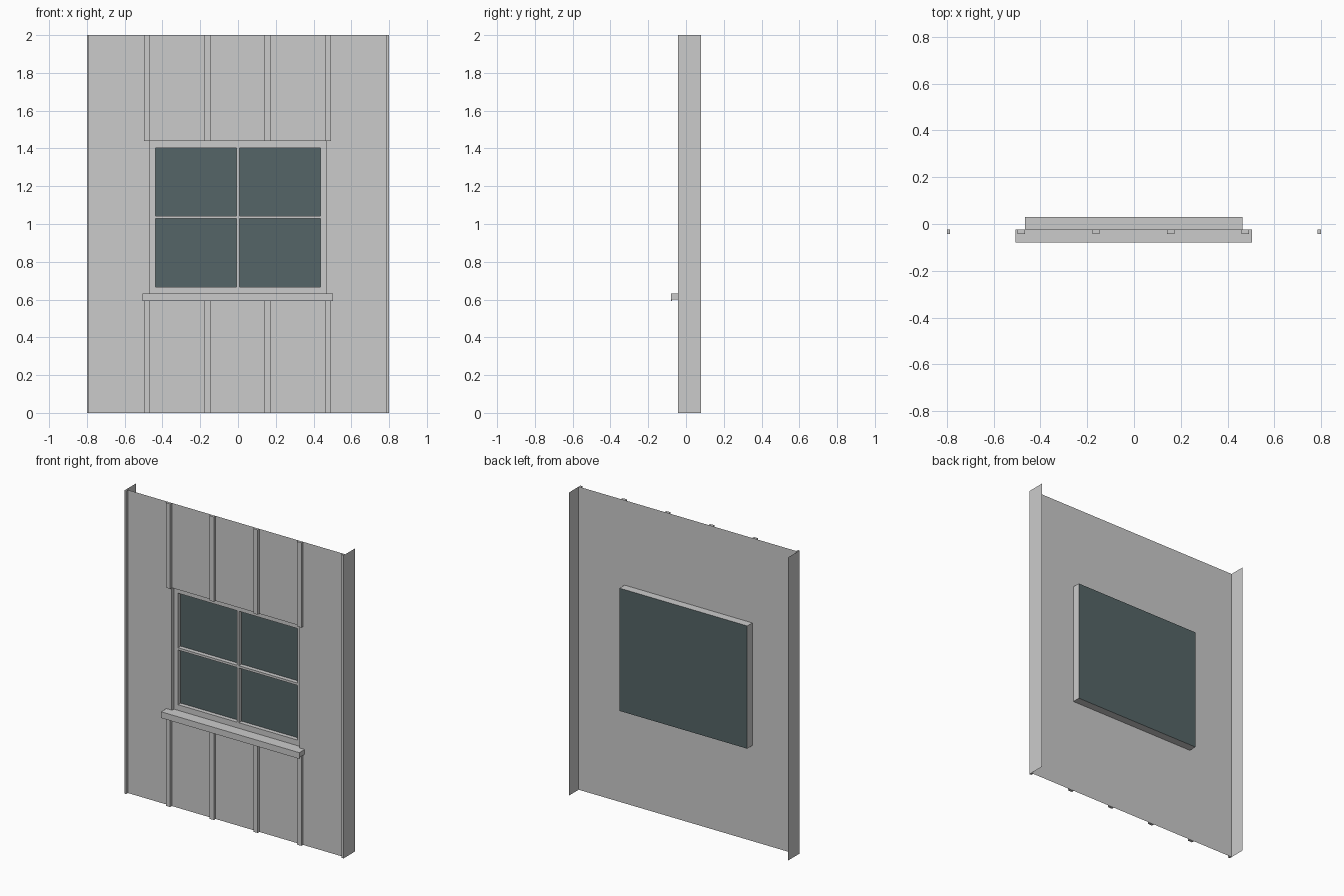
import bpy, bmesh

if "Cube" in bpy.data.objects:
    bpy.data.objects.remove(bpy.data.objects["Cube"])

WALL, BACK, GLASS = -0.024, 0.08, 0.029      # y of wall skin, flange ends, glass
HX0, HX1, HZ0, HZ1 = -0.467, 0.465, 0.63, 1.44   # window opening


def mesh_object(name, bm):
    bmesh.ops.remove_doubles(bm, verts=bm.verts, dist=1e-5)
    me = bpy.data.meshes.new(name)
    bm.to_mesh(me)
    bm.free()
    ob = bpy.data.objects.new(name, me)
    bpy.context.collection.objects.link(ob)
    return ob


def quad(bm, *pts):
    bm.faces.new([bm.verts.new(p) for p in pts])


def box(name, x0, x1, y0, y1, z0, z1):
    bm = bmesh.new()
    bmesh.ops.create_cube(bm, size=1)
    for v in bm.verts:
        v.co = (x1 if v.co.x > 0 else x0, y1 if v.co.y > 0 else y0,
                z1 if v.co.z > 0 else z0)
    return mesh_object(name, bm)


# Wall skin with opening, and side flanges folded back
bm = bmesh.new()
xs, zs = (-0.8, HX0, HX1, 0.8), (0, HZ0, HZ1, 2)
for i in range(3):
    for j in range(3):
        if (i, j) != (1, 1):
            quad(bm, (xs[i], WALL, zs[j]), (xs[i + 1], WALL, zs[j]),
                 (xs[i + 1], WALL, zs[j + 1]), (xs[i], WALL, zs[j + 1]))
for j in range(3):
    a, b = zs[j], zs[j + 1]
    quad(bm, (0.8, WALL, a), (0.8, BACK, a), (0.8, BACK, b), (0.8, WALL, b))
    quad(bm, (-0.8, BACK, a), (-0.8, WALL, a), (-0.8, WALL, b), (-0.8, BACK, b))
# Window reveal running back to the glass
ring = [(HX0, HZ0), (HX0, HZ1), (HX1, HZ1), (HX1, HZ0)]
for k in range(4):
    (xa, za), (xb, zb) = ring[k], ring[(k + 1) % 4]
    quad(bm, (xa, WALL, za), (xb, WALL, zb), (xb, GLASS, zb), (xa, GLASS, za))
mesh_object("wall_panel", bm)

# Glass sheet
bm = bmesh.new()
quad(bm, *[(x, GLASS, z) for x, z in reversed(ring)])
glass = mesh_object("window_glass", bm)
mat = bpy.data.materials.new("dark_glass")
mat.diffuse_color = (0.09, 0.13, 0.135, 1)
mat.use_nodes = True
mat.node_tree.nodes["Principled BSDF"].inputs["Base Color"].default_value = mat.diffuse_color
glass.data.materials.append(mat)

# Window frame and glazing bars
FY, FB = 0.0, GLASS - 0.001
box("frame_left", HX0, -0.438, FY, FB, HZ0, HZ1)
box("frame_right", 0.436, HX1, FY, FB, HZ0, HZ1)
box("frame_top", -0.438, 0.436, FY, FB, 1.403, HZ1)
box("frame_bottom", -0.438, 0.436, FY, FB, HZ0, 0.667)
box("glazing_bar_vertical", -0.009, 0.007, FY, FB, 0.667, 1.403)
for n, (a, b) in enumerate([(-0.438, -0.009), (0.007, 0.436)]):
    box(f"glazing_bar_horizontal_{n}", a, b, FY, FB, 1.028, 1.043)

# Battens above and below the window
BY = -0.042
for n in range(4):
    c = -0.482 + n * 0.3195
    box(f"batten_upper_{n}", c - 0.016, c + 0.016, BY, WALL, HZ1, 2)
    box(f"batten_lower_{n}", c - 0.016, c + 0.016, BY, WALL, 0, 0.6)

# Corner battens
box("corner_batten_left", -0.8, -0.788, BY, WALL, 0, 2)
box("corner_batten_right", 0.785, 0.8, BY, WALL, 0, 2)

# Sill with a small drip lip along its front edge
prof = [(WALL, 0.633), (-0.08, 0.633), (-0.08, 0.592),
        (-0.073, 0.592), (-0.073, 0.6), (WALL, 0.6)]
bm = bmesh.new()
face = bm.faces.new([bm.verts.new((-0.506, y, z)) for y, z in prof])
out = bmesh.ops.extrude_face_region(bm, geom=[face], use_keep_orig=True)
bmesh.ops.translate(bm, vec=(1.01, 0, 0),
                    verts=[v for v in out["geom"] if isinstance(v, bmesh.types.BMVert)])
bmesh.ops.recalc_face_normals(bm, faces=bm.faces)
mesh_object("window_sill", bm)
